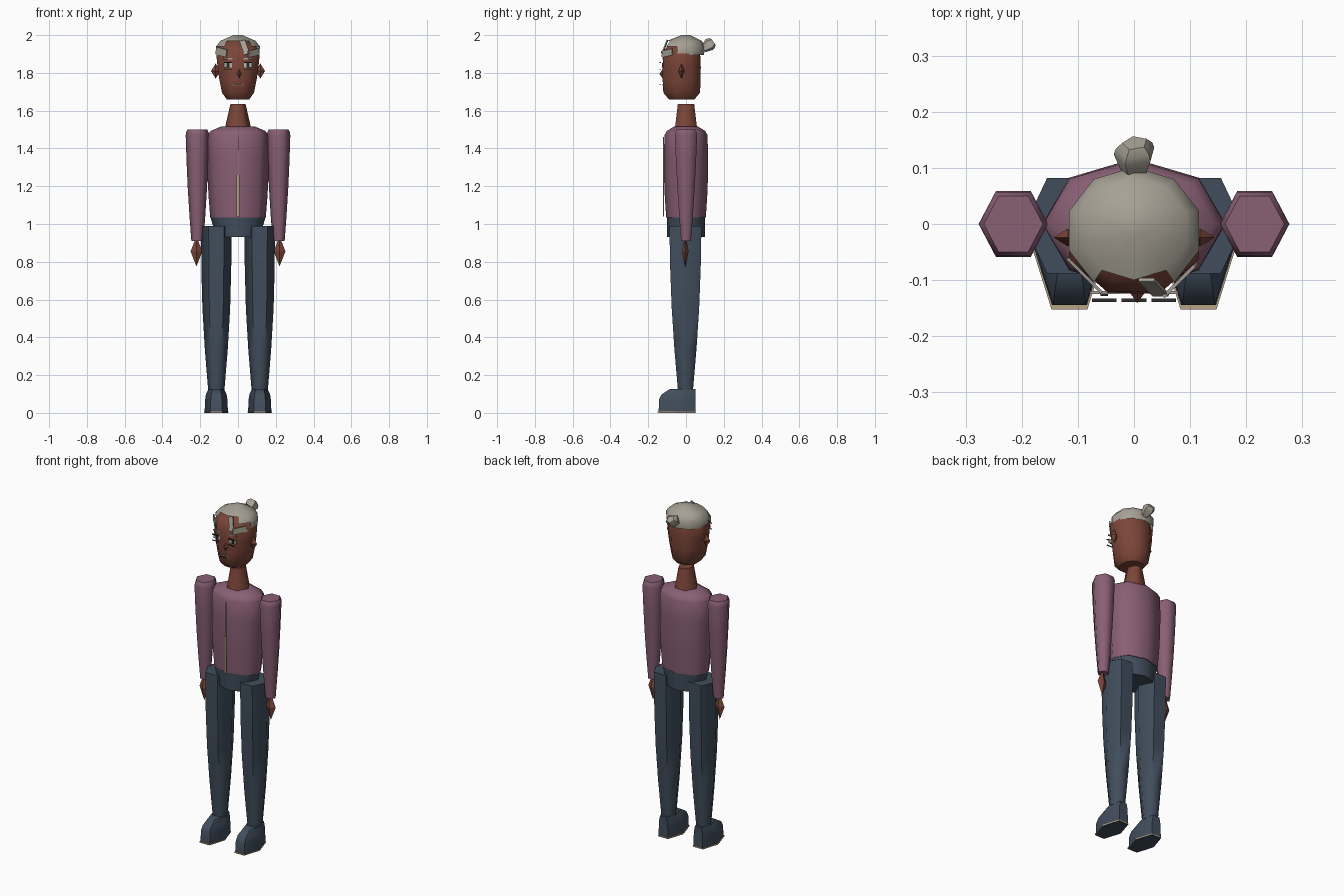
import bpy, bmesh
from math import sin, cos, pi, radians
from mathutils import Vector

if "Cube" in bpy.data.objects:
    bpy.data.objects.remove(bpy.data.objects["Cube"])


def material(name, red, green, blue):
    colour = (red, green, blue, 1)
    made = bpy.data.materials.new(name)
    made.use_nodes = True
    made.diffuse_color = colour
    made.node_tree.nodes["Principled BSDF"].inputs["Base Color"].default_value = colour
    return made


skin = material("brown skin", 0.2, 0.06, 0.04)
mauve = material("mauve knit", 0.25, 0.115, 0.175)
navy = material("slate trousers", 0.053, 0.076, 0.108)
silver = material("silver hair", 0.38, 0.355, 0.3)
tan = material("tan trim", 0.48, 0.37, 0.24)
pale = material("pale eye", 0.45, 0.47, 0.44)
dark = material("dark line", 0.03, 0.025, 0.025)
lip = material("grey lip", 0.22, 0.15, 0.11)


def finish(name, bm, mat, smooth=0):
    """Turn a bmesh into a coloured object, smoothing edges below an angle."""
    bmesh.ops.recalc_face_normals(bm, faces=bm.faces)
    mesh = bpy.data.meshes.new(name)
    bm.to_mesh(mesh)
    bm.free()
    mesh.materials.append(mat)
    part = bpy.data.objects.new(name, mesh)
    bpy.context.collection.objects.link(part)
    if smooth:
        bpy.ops.object.select_all(action="DESELECT")
        part.select_set(True)
        bpy.context.view_layer.objects.active = part
        bpy.ops.object.shade_smooth_by_angle(angle=radians(smooth))
    return part


def tube(sides, bottom, top, base, tip, at=(0, 0), bulge=0, steps=1,
         chin=None, dome=None, slide=0, flat=False):
    """Tapered tube; base and tip are (x, y) radii. Chin and dome are
    (height, scale) of a rounded end, and slide moves the dome back."""
    base, tip, at = Vector(base), Vector(tip), Vector(at)
    rows = [(bottom - chin[0], base * chin[1], at)] if chin else []
    for i in range(steps + 1):
        t = i / steps
        swell = Vector((bulge, bulge)) * sin(pi * t)
        rows.append((bottom + (top - bottom) * t, base.lerp(tip, t) + swell, at))
    if dome:
        for t in (0.5, 1):
            shrink = 1 - (1 - dome[1]) * t * t
            rows.append((top + dome[0] * t, tip * shrink, at + Vector((0, slide * t * t))))

    turn = pi / sides if flat else 0
    angles = [2 * pi * i / sides + turn for i in range(sides)]
    bm = bmesh.new()
    rings = [[bm.verts.new((mid.x + size.x * cos(a) / cos(turn),
                            mid.y + size.y * sin(a) / cos(turn), z)) for a in angles]
             for z, size, mid in rows]
    for low, high in zip(rings, rings[1:]):
        for i in range(sides):
            bm.faces.new((low[i - 1], low[i], high[i], high[i - 1]))
    bm.faces.new(rings[0])
    bm.faces.new(rings[-1])
    return bm


def diamond(name, mat, centre, size):
    """Eight-faced pointed lump."""
    bm = bmesh.new()
    bmesh.ops.create_uvsphere(bm, u_segments=4, v_segments=2, radius=1)
    bmesh.ops.scale(bm, vec=size, verts=bm.verts)
    finish(name, bm, mat).location = centre


def panel(name, mat, centre, width, height, turn=(0, 0, 0)):
    """Thin upright plate."""
    bm = bmesh.new()
    bmesh.ops.create_cube(bm, size=1)
    bmesh.ops.scale(bm, vec=(width, 0.006, height), verts=bm.verts)
    plate = finish(name, bm, mat)
    plate.location = centre
    plate.rotation_euler = [radians(angle) for angle in turn]


# Body core
finish("torso", tube(8, 1.035, 1.47, base=(0.147, 0.105), tip=(0.162, 0.114),
                     bulge=0.007, steps=4, dome=(0.045, 0.57)), mauve, smooth=62)
finish("hips", tube(8, 0.93, 1.04, base=(0.115, 0.1), tip=(0.147, 0.1)), navy, smooth=62)
finish("neck", tube(6, 1.505, 1.635, base=(0.07, 0.068), tip=(0.04, 0.05)), skin, smooth=62)

# Front fastening
panel("lower_placket", tan, (0, -0.12, 1.15), width=0.015, height=0.22)
panel("upper_placket", tan, (0.004, -0.119, 1.36), width=0.005, height=0.2)

# Paired parts
for side, s in (("left", 1), ("right", -1)):
    finish(side + "_arm", tube(6, 0.91, 1.47, base=(0.032, 0.03), tip=(0.062, 0.068),
                               at=(s * 0.215, 0), bulge=0.004, steps=4,
                               dome=(0.03, 0.85)), mauve, smooth=62)
    diamond(side + "_hand", skin, (s * 0.22, -0.004, 0.855), (0.031, 0.018, 0.08))
    finish(side + "_leg", tube(6, 0.12, 0.99, base=(0.043, 0.046), tip=(0.08, 0.098),
                               at=(s * 0.115, -0.003), bulge=0.012, steps=4), navy, smooth=62)

    # Shoe sloping back to the ankle, on a thin sole
    finish(side + "_shoe", tube(6, 0, 0.07, base=(0.062, 0.113), tip=(0.059, 0.111),
                                at=(s * 0.115, -0.047), dome=(0.057, 0.7),
                                slide=0.03), navy, smooth=40)
    finish(side + "_sole", tube(6, 0.002, 0.008, base=(0.064, 0.118), tip=(0.064, 0.118),
                                at=(s * 0.115, -0.05)), tan)

    # Face features, with lash lines standing off the face
    diamond(side + "_ear", skin, (s * 0.118, -0.024, 1.81), (0.025, 0.016, 0.04))
    across = s * 0.053
    panel(side + "_eye", pale, (across, -0.122, 1.84), width=0.043, height=0.024)
    panel(side + "_pupil", dark, (across, -0.125, 1.84), width=0.014, height=0.024)
    panel(side + "_brow", silver, (across, -0.122, 1.875), width=0.05, height=0.007)
    panel(side + "_upper_lash", dark, (across, -0.136, 1.855), width=0.043, height=0.005)
    panel(side + "_lower_lash", dark, (across, -0.136, 1.82), width=0.043, height=0.003)

# Head
finish("head", tube(8, 1.695, 1.9, base=(0.085, 0.097), tip=(0.115, 0.098),
                    at=(0, -0.023), bulge=0.004, steps=3, chin=(0.035, 0.7),
                    dome=(0.08, 0.3), slide=0.015, flat=True), skin, smooth=50)
diamond("nose", skin, (0.006, -0.12, 1.795), (0.015, 0.021, 0.03))
panel("mouth", lip, (0, -0.121, 1.737), width=0.06, height=0.01)
panel("mouth_line", dark, (0, -0.136, 1.738), width=0.044, height=0.002)

# Hair cap, left open underneath and over the forehead
cap = tube(10, 1.895, 1.94, base=(0.113, 0.102), tip=(0.116, 0.108), at=(0, -0.012),
           dome=(0.06, 0.2), slide=0.012, flat=True)
opening = []
for face in cap.faces:
    middle = face.calc_center_median()
    if middle.z < 1.9 or (middle.y < -0.07 and middle.z < 1.97):
        opening.append(face)
bmesh.ops.delete(cap, geom=opening, context="FACES")
finish("hair_cap", cap, silver, smooth=50)

# Fringe locks
panel("right_lock", silver, (-0.088, -0.092, 1.91), 0.08, 0.04, turn=(0, 10, -45))
panel("left_lock", silver, (0.082, -0.1, 1.905), 0.08, 0.035, turn=(0, -10, 45))
panel("centre_lock", silver, (0.035, -0.113, 1.935), 0.03, 0.08, turn=(-20, -20, 0))

# Tilted bun
bun = finish("hair_bun", tube(5, -0.03, 0.01, base=(0.025, 0.022), tip=(0.04, 0.034),
                              dome=(0.025, 0.6)), silver, smooth=45)
bun.location = (0.002, 0.116, 1.945)
bun.rotation_euler = (radians(-50), radians(25), radians(20))
